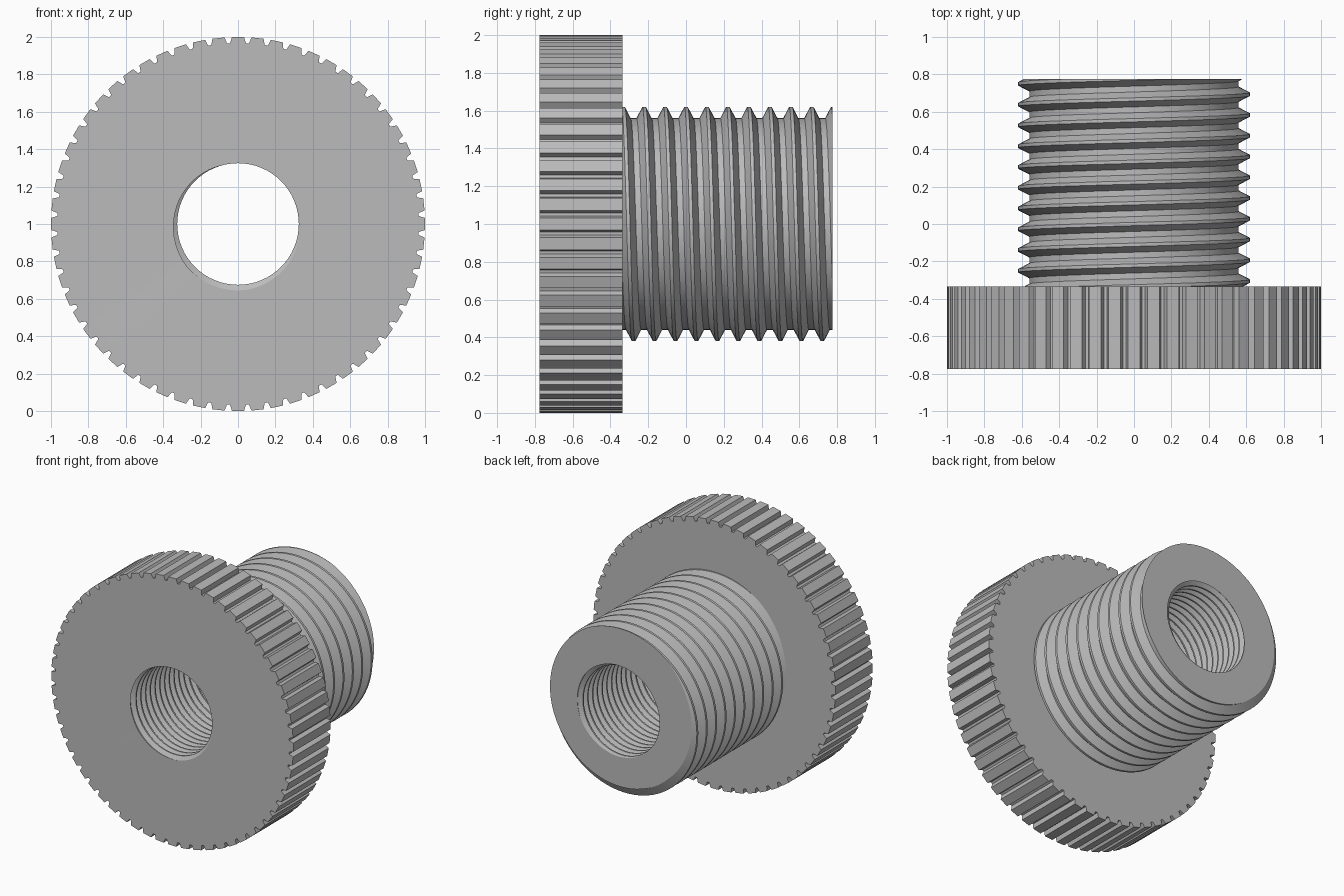
import bpy, bmesh, math
from mathutils import Vector

cube = bpy.data.objects.get("Cube")
if cube:
    bpy.data.objects.remove(cube)

FRONT, STEP, BACK = -0.775, -0.335, 0.775
TAU = 2 * math.pi


def point(angle, radius, y):
    """Point around the y axis; the angle runs from +z towards +x."""
    return (radius * math.sin(angle), y, 1 + radius * math.cos(angle))


def thread(bm, profile, pitch, y0, start, end, segs):
    """Helical thread surface, trimmed flat at start and end."""
    turns = math.ceil((end - start) / pitch) + 4
    first = y0 - 3 * pitch
    rows = []
    for i in range(turns * segs + 1):
        y = first + pitch * i / segs
        rows.append([bm.verts.new(point(TAU * i / segs, r, y + dy * pitch))
                     for dy, r in profile])
    for i in range(len(rows) - 1):
        for j in range(len(profile) - 1):
            bm.faces.new((rows[i][j], rows[i][j + 1], rows[i + 1][j + 1], rows[i + 1][j]))
        if i + segs + 1 < len(rows):
            a, b = rows[i], rows[i + 1]
            bm.faces.new((a[-1], rows[i + segs][0], rows[i + segs + 1][0], b[-1]))
    for y, side in ((start, -1), (end, 1)):
        bmesh.ops.bisect_plane(bm, geom=bm.verts[:] + bm.edges[:] + bm.faces[:], dist=1e-5,
                               plane_co=(0, y, 1), plane_no=(0, side, 0), clear_outer=True)
    bmesh.ops.remove_doubles(bm, verts=bm.verts[:], dist=1e-4)


def add_part(bm, part):
    mesh = bpy.data.meshes.new("part")
    part.to_mesh(mesh)
    part.free()
    bm.from_mesh(mesh)
    bpy.data.meshes.remove(mesh)


body = bmesh.new()

# Coarse thread on the outside of the shaft
outer = bmesh.new()
thread(outer, [(-0.08, 0.62), (0.08, 0.62), (0.36, 0.56), (0.64, 0.56)],
       0.111, -0.333, STEP, BACK, 80)
add_part(body, outer)

# Fine thread inside the bore
inner = bmesh.new()
thread(inner, [(-0.08, 0.355), (0.08, 0.355), (0.4, 0.325), (0.6, 0.325)],
       0.056, FRONT - 0.56 * 0.056, FRONT, BACK, 64)
add_part(body, inner)

# Notched rim of the knob
TEETH = 60
outline = []
for t in range(TEETH):
    for offset, radius in ((-0.31, 1), (0.31, 1), (0.42, 0.967), (0.58, 0.967)):
        outline.append(((t + offset) * TAU / TEETH, radius))
rings = [[body.verts.new(point(a, r, y)) for a, r in outline] for y in (FRONT, STEP)]
for i in range(len(outline)):
    k = (i + 1) % len(outline)
    body.faces.new((rings[0][i], rings[0][k], rings[1][k], rings[1][i]))

# Flat ring faces: knob front, knob back and shaft end
for y, side in ((FRONT, -1), (STEP, 1), (BACK, 1)):
    rim = [e for e in body.edges if e.is_boundary
           and all(abs(v.co.y - y) < 1e-3 for v in e.verts)]
    bmesh.ops.triangle_fill(body, use_beauty=True, use_dissolve=False, edges=rim,
                            normal=Vector((0, side, 0)))
bmesh.ops.recalc_face_normals(body, faces=body.faces[:])

mesh = bpy.data.meshes.new("threaded_knob")
body.to_mesh(mesh)
body.free()
knob = bpy.data.objects.new("threaded_knob", mesh)
bpy.context.collection.objects.link(knob)

# Plain grey metal
grey = bpy.data.materials.new("grey")
grey.use_nodes = True
colour = (0.5, 0.5, 0.5, 1)
grey.diffuse_color = colour
grey.node_tree.nodes["Principled BSDF"].inputs["Base Color"].default_value = colour
mesh.materials.append(grey)

bpy.context.view_layer.objects.active = knob
knob.select_set(True)
bpy.ops.object.shade_smooth_by_angle(angle=math.radians(15))
